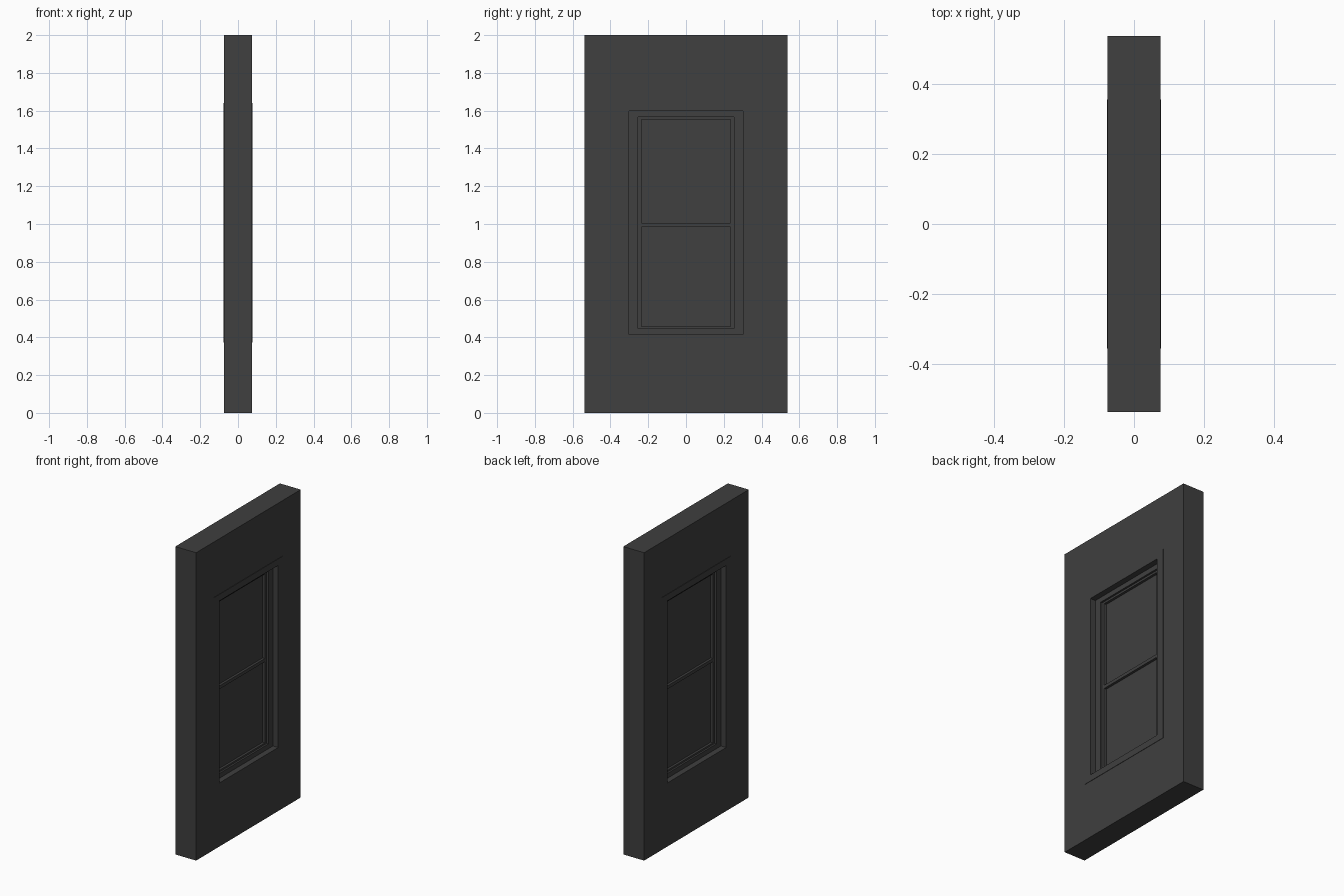
import bpy
import bmesh

cube = bpy.data.objects.get("Cube")
if cube:
    bpy.data.objects.remove(cube, do_unlink=True)

# Single dark grey for everything
grey = bpy.data.materials.new("dark_grey")
grey.use_nodes = True
colour = (0.05, 0.05, 0.05, 1)
grey.diffuse_color = colour
grey.node_tree.nodes["Principled BSDF"].inputs["Base Color"].default_value = colour


def finish(name, bm):
    bmesh.ops.recalc_face_normals(bm, faces=bm.faces)
    mesh = bpy.data.meshes.new(name)
    bm.to_mesh(mesh)
    bm.free()
    mesh.materials.append(grey)
    obj = bpy.data.objects.new(name, mesh)
    bpy.context.collection.objects.link(obj)
    return obj


def loop(bm, x, rect):
    """Rectangle of vertices facing x; rect is (half width, bottom, top)."""
    w, low, high = rect
    return [bm.verts.new((x, y, z)) for y, z in
            ((-w, low), (w, low), (w, high), (-w, high))]


def ring(name, outer, inner, x0, x1):
    """Rectangular frame between two rectangles."""
    bm = bmesh.new()
    loops = [loop(bm, x, r) for x, r in
             ((x0, outer), (x1, outer), (x1, inner), (x0, inner))]
    for i in range(4):
        a, b = loops[i], loops[(i + 1) % 4]
        for j in range(4):
            k = (j + 1) % 4
            bm.faces.new((a[j], a[k], b[k], b[j]))
    return finish(name, bm)


def slab(name, rect, x0, x1):
    bm = bmesh.new()
    a, b = loop(bm, x0, rect), loop(bm, x1, rect)
    bm.faces.new(a)
    bm.faces.new(b)
    for j in range(4):
        k = (j + 1) % 4
        bm.faces.new((a[j], a[k], b[k], b[j]))
    return finish(name, bm)


# Nested outlines: half width, bottom, top
wall = (0.537, 0.0, 2.0)
casing = (0.355, 0.373, 1.64)
opening = (0.302, 0.415, 1.598)
jamb = (0.255, 0.446, 1.566)
pane = (0.236, 0.457, 1.553)

# Wall panel with its window opening
ring("wall", wall, opening, -0.075, 0.075)

# Thin casing on both faces
for side, name in ((1, "left_casing"), (-1, "right_casing")):
    ring(name, casing, opening, side * 0.075, side * 0.0775)

# Stepped window frame, cross rail and glass
ring("window_jamb", opening, jamb, -0.04, 0.04)
ring("sash_frame", jamb, pane, -0.028, 0.028)
slab("meeting_rail", (pane[0], 0.984, 1.005), -0.028, 0.028)
slab("lower_pane", (pane[0], pane[1], 0.984), -0.012, 0.012)
slab("upper_pane", (pane[0], 1.005, pane[2]), -0.012, 0.012)
